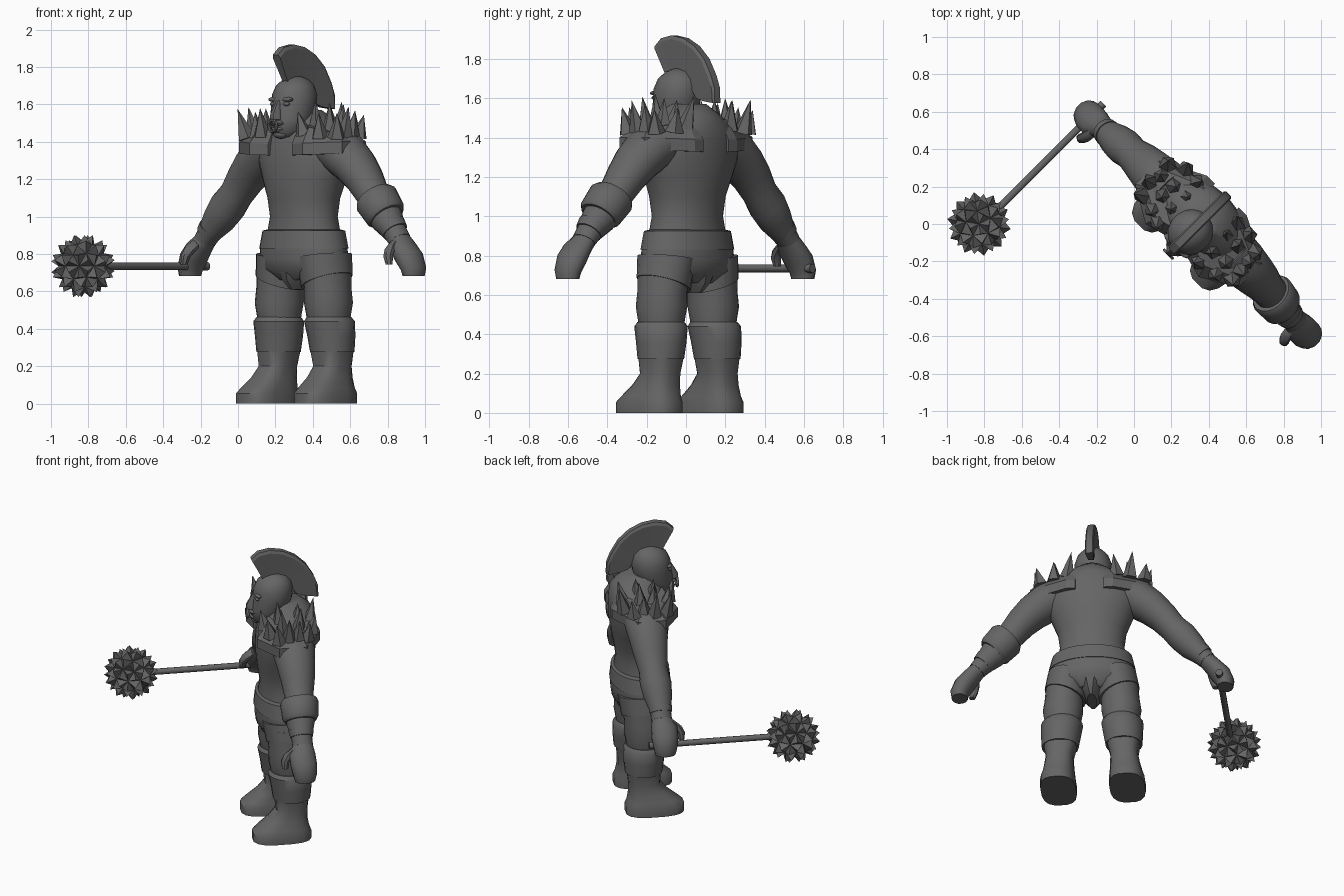
import bpy, bmesh, math, random
from mathutils import Vector, Matrix

random.seed(4)
# figure is built facing -y, then turned 45 degrees and moved off centre
PLACE = Matrix.Translation((0.345, 0, 0)) @ Matrix.Rotation(math.radians(-45), 4, 'Z')
grey = bpy.data.materials.new("dark_grey")
grey.diffuse_color = (0.13, 0.13, 0.13, 1)


def finish(name, bm, angle=40):
    bmesh.ops.recalc_face_normals(bm, faces=bm.faces)
    bm.transform(PLACE)
    me = bpy.data.meshes.new(name)
    bm.to_mesh(me)
    bm.free()
    me.materials.append(grey)
    if angle:
        for p in me.polygons:
            p.use_smooth = True
        me.set_sharp_from_angle(angle=math.radians(angle))
    ob = bpy.data.objects.new(name, me)
    bpy.context.collection.objects.link(ob)
    return ob


def loft(name, rings, side=1, n=20, p=1.0, angle=40):
    """Skin rings of (x, y, z, radius_x, radius_y, tilt in degrees)."""
    bm = bmesh.new()
    loops = []
    for x, y, z, rx, ry, *t in rings:
        t = math.radians(t[0]) if t else 0
        loop = []
        for i in range(n):
            a = 2 * math.pi * (i + 0.5) / n
            c = math.copysign(abs(math.cos(a)) ** p, math.cos(a)) * rx
            s = math.copysign(abs(math.sin(a)) ** p, math.sin(a)) * ry
            loop.append(bm.verts.new((side * (x + c * math.cos(t)), y + s, z + c * math.sin(t))))
        loops.append(loop)
    for a, b in zip(loops, loops[1:]):
        for i in range(n):
            j = (i + 1) % n
            bm.faces.new((a[i], a[j], b[j], b[i]))
    bm.faces.new(loops[0])
    bm.faces.new(loops[-1])
    return finish(name, bm, angle)


def cone(bm, base, direction, r1, r2, height, n):
    d = Vector(direction).normalized()
    m = Matrix.Translation(Vector(base) + d * height / 2) @ d.to_track_quat('Z', 'Y').to_matrix().to_4x4()
    bmesh.ops.create_cone(bm, cap_ends=True, segments=n, radius1=r1, radius2=r2, depth=height, matrix=m)


def ball(name, loc, scale):
    bm = bmesh.new()
    bmesh.ops.create_uvsphere(bm, u_segments=12, v_segments=8, radius=1,
                              matrix=Matrix.Translation(loc) @ Matrix.Diagonal((*scale, 1)))
    return finish(name, bm)


# torso and neck
loft("torso", [(0, .01, .78, .25, .17), (0, .01, .92, .222, .165), (0, .01, 1.0, .205, .155),
               (0, .01, 1.1, .218, .17), (0, .015, 1.2, .258, .185), (0, .02, 1.3, .30, .19),
               (0, .025, 1.38, .30, .185), (0, .03, 1.46, .24, .175), (0, .025, 1.52, .15, .15),
               (0, 0, 1.57, .095, .11)], n=28)
# belt, briefs and crotch
loft("belt", [(0, .01, .83, .278, .192), (0, .01, .925, .255, .182), (0, .01, .932, .22, .16)], n=28)
loft("hips", [(0, .01, .66, .15, .12), (0, .01, .72, .27, .178), (0, .01, .78, .282, .186),
              (0, .01, .84, .27, .187)], n=28)
loft("crotch_flap", [(0, .01, .61, .03, .10), (0, .01, .66, .07, .15), (0, .01, .75, .13, .185)], n=12)

for s, tag in ((1, "left"), (-1, "right")):
    # legs
    loft(tag + "_briefs_leg", [(.172, .012, .655, .138, .146, 20), (.152, .012, .79, .13, .168, 8)], s)
    loft(tag + "_thigh", [(.188, .012, .40, .11, .11), (.187, .01, .47, .116, .122),
                          (.186, .01, .54, .128, .134), (.18, .01, .62, .122, .132),
                          (.165, .01, .76, .125, .15)], s)
    loft(tag + "_shin_guard", [(.203, .022, .275, .117, .12), (.198, .02, .36, .127, .13),
                               (.192, .012, .44, .134, .138), (.19, .01, .462, .118, .122)], s)
    loft(tag + "_boot", [(.219, -.045, .0, .114, .188), (.219, -.045, .055, .114, .188),
                         (.216, -.035, .085, .106, .165), (.211, -.005, .14, .096, .125),
                         (.206, .02, .20, .088, .10), (.20, .022, .30, .108, .11)], s, 16, .72)
    # arms
    loft(tag + "_arm", [(.22, .02, 1.37, .12, .14, 60), (.30, .02, 1.33, .122, .135, 52),
                        (.38, .02, 1.27, .112, .122, 47), (.45, .02, 1.20, .10, .108, 42),
                        (.515, .015, 1.12, .09, .092, 42), (.575, .01, 1.055, .098, .10, 42),
                        (.635, .005, .985, .088, .09, 42), (.70, 0, .915, .064, .066, 40),
                        (.735, 0, .875, .056, .066, 36)], s)
    loft(tag + "_hand", [(.73, 0, .88, .054, .064, 36), (.775, -.01, .83, .058, .085, 36),
                         (.815, -.008, .78, .066, .086, 28), (.845, -.005, .72, .06, .076, 10),
                         (.845, -.005, .682, .052, .066, 0)], s, 12)
    loft(tag + "_thumb", [(.745, -.04, .87, .03, .035, 30), (.755, -.09, .83, .032, .035, 20),
                          (.765, -.118, .79, .028, .028, 10), (.775, -.12, .745, .02, .02)], s, 8)
    # shoulder plate: six-sided slab with a bevelled top rising to the neck
    bm = bmesh.new()
    plan = [(.09, -.17), (.20, -.20), (.39, -.09), (.39, .09), (.15, .215), (.09, .215)]
    low = [bm.verts.new((s * x, y, 1.325 + .03 * x)) for x, y in plan]
    mid = [bm.verts.new((s * x, y, 1.385 + .04 * x)) for x, y in plan]
    top = [bm.verts.new((s * (.09 + (x - .09) * .85), .015 + (y - .015) * .7, 1.50 - .20 * (x - .09)))
           for x, y in plan]
    for a, b in ((low, mid), (mid, top)):
        for i in range(6):
            bm.faces.new((a[i], a[(i + 1) % 6], b[(i + 1) % 6], b[i]))
    bm.faces.new(low)
    bm.faces.new(top)
    finish(tag + "_shoulder_plate", bm, 0)
    # shoulder spikes, broad at the base
    bm = bmesh.new()
    for x, count, half in ((.16, 4, .14), (.24, 4, .135), (.325, 4, .10)):
        for j in range(count):
            y = .01 + half * (2 * j / (count - 1) - 1) + random.uniform(-.012, .012)
            u = x + random.uniform(-.015, .015)
            cone(bm, (s * u, y, 1.465 - .18 * (u - .10) - .3 * max(0, abs(y - .015) - .09)),
                 (s * (1.5 * (u - .22) + random.uniform(-.12, .12)), (y - .015) * 1.6, 1),
                 .05, 0, random.uniform(.12, .18), 5)
    finish(tag + "_shoulder_spikes", bm, 0)
    # eyes and brows
    ball(tag + "_eye", (s * .05, -.172, 1.602), (.022, .014, .012))
    ball(tag + "_brow", (s * .05, -.165, 1.626), (.04, .02, .013))

# bracer and wrist bands
loft("left_bracer", [(.535, .012, 1.105, .105, .112, 42), (.55, .01, 1.09, .118, .122, 42),
                     (.62, .005, 1.015, .11, .115, 42), (.635, .005, 1.0, .095, .10, 42)])
loft("right_wrist_band", [(.685, 0, .94, .07, .075, 40), (.71, 0, .91, .065, .07, 40)], -1)
loft("left_wrist_band", [(.67, 0, .955, .076, .08, 40), (.70, 0, .92, .069, .073, 40)])

# head and face
loft("head", [(0, -.115, 1.425, .05, .065), (0, -.105, 1.455, .09, .10), (0, -.085, 1.52, .11, .12),
              (0, -.065, 1.59, .118, .125), (0, -.06, 1.65, .118, .125), (0, -.055, 1.70, .10, .107),
              (0, -.05, 1.735, .066, .07), (0, -.05, 1.75, .025, .025)])
loft("nose", [(0, -.19, 1.52, .036, .045), (0, -.195, 1.545, .03, .042), (0, -.175, 1.62, .014, .018)], n=8)
ball("upper_lip", (0, -.18, 1.50), (.052, .04, .02))
ball("lower_lip", (0, -.175, 1.465), (.052, .04, .02))
ball("chin", (0, -.165, 1.44), (.045, .036, .024))

# nose ring
bm = bmesh.new()
ring = []
for i in range(16):
    a = 2 * math.pi * i / 16
    ring.append([bm.verts.new(((.03 + .009 * math.cos(b)) * math.cos(a), -.228 + .009 * math.sin(b),
                               1.485 + (.03 + .009 * math.cos(b)) * math.sin(a)))
                 for b in (k * math.pi / 3 for k in range(6))])
for i in range(16):
    a, b = ring[i], ring[(i + 1) % 16]
    for k in range(6):
        bm.faces.new((a[k], a[(k + 1) % 6], b[(k + 1) % 6], b[k]))
finish("nose_ring", bm, 60)

# crest: curved fan from brow to nape
outer = [(-.205, 1.865), (-.16, 1.905), (-.085, 1.92), (0, 1.905), (.08, 1.865), (.15, 1.80),
         (.20, 1.715), (.225, 1.65), (.227, 1.575)]
inner = [(-.125, 1.71), (-.11, 1.72), (-.07, 1.73), (-.03, 1.73), (.01, 1.71), (.035, 1.68),
         (.06, 1.64), (.09, 1.60), (.14, 1.585)]
bm = bmesh.new()
rows = []
for (oy, oz), (iy, iz) in zip(outer, inner):
    ky, kz = oy * .9 + iy * .1, oz * .9 + iz * .1
    rows.append([bm.verts.new(c) for c in ((-.018, iy, iz), (-.028, ky, kz), (-.02, oy, oz),
                                           (.02, oy, oz), (.028, ky, kz), (.018, iy, iz))])
for a, b in zip(rows, rows[1:]):
    for k in range(6):
        bm.faces.new((a[k], a[(k + 1) % 6], b[(k + 1) % 6], b[k]))
bm.faces.new(rows[0])
bm.faces.new(rows[-1])
finish("crest", bm, 25)

# mace shaft, pommel and spiked ball
bm = bmesh.new()
cone(bm, (-.815, .09, .735), (0, -1, 0), .02, .02, .88, 10)
finish("mace_shaft", bm)
bm = bmesh.new()
cone(bm, (-.815, .095, .735), (0, -1, 0), .023, .023, .03, 10)
finish("mace_pommel", bm)
bm = bmesh.new()
hub = Vector((-.83, -.83, .735))
bmesh.ops.create_icosphere(bm, subdivisions=2, radius=.132, matrix=Matrix.Translation(hub))
for v in bmesh.ops.poke(bm, faces=bm.faces)['verts']:
    v.co = hub + (v.co - hub).normalized() * .174
finish("mace_head", bm, 0)
